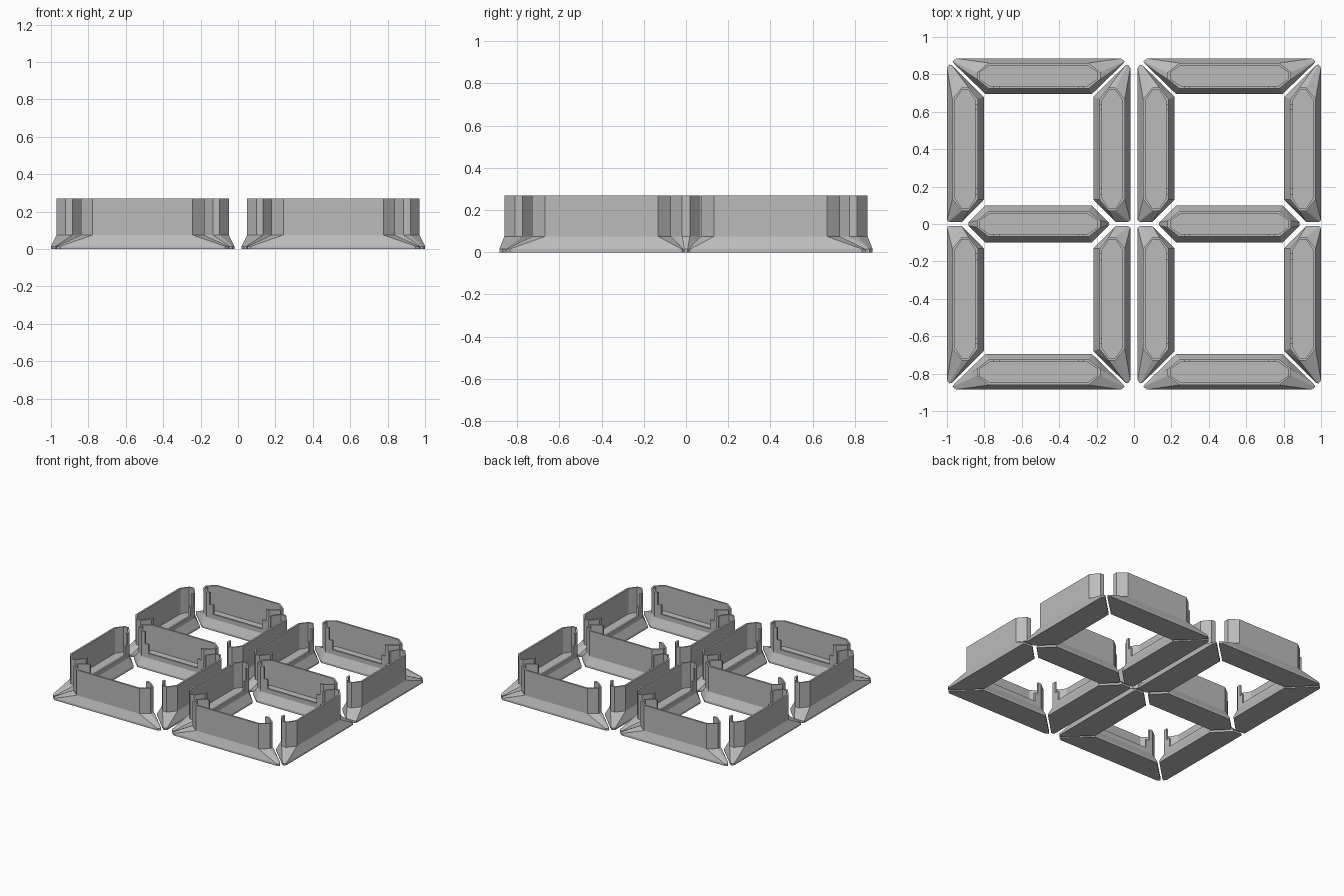
import bpy
import bmesh

if "Cube" in bpy.data.objects:
    bpy.data.objects.remove(bpy.data.objects["Cube"])

grey = bpy.data.materials.new("matte_grey")
grey.use_nodes = True
COLOR = (0.5, 0.5, 0.5, 1)
grey.diffuse_color = COLOR
grey.node_tree.nodes["Principled BSDF"].inputs["Base Color"].default_value = COLOR

LEDGE, TOP, STEP, LIP = 0.075, 0.27, 0.18, 0.11
WALL = 0.014


def wall_outline(inset):
    """Long hexagon with blunt tips; extra points mark the stepped opening."""
    half, shoulder, tip, blunt = 0.068 - inset, 0.268 - inset * 0.4, 0.33 - inset, 0.018
    return [(-shoulder, half), (shoulder, half), (tip, blunt), (tip, -blunt),
            (shoulder, -half), (0.24, -half), (0.21, -half),
            (-0.21, -half), (-0.24, -half), (-shoulder, -half),
            (-tip, -blunt), (-tip, blunt)]


def edge_heights():
    heights = [TOP] * 12
    heights[5] = heights[7] = STEP
    heights[6] = LIP
    return heights


def add_flared_base(bm, outline, center):
    """Thin foot whose sides slope up to the wall."""
    verts = [bm.verts.new((u, v, z)) for z in (0, 0.015) for u, v in outline]
    verts += [bm.verts.new((u + center[0], v + center[1], LEDGE))
              for u, v in wall_outline(0)]
    hull = bmesh.ops.convex_hull(bm, input=verts)
    unused = {g for g in hull["geom_interior"] + hull["geom_unused"]
              if isinstance(g, bmesh.types.BMVert) and g.is_valid}
    bmesh.ops.delete(bm, geom=list(unused), context="VERTS")
    bmesh.ops.dissolve_limit(bm, angle_limit=0.01, verts=bm.verts[:], edges=bm.edges[:])
    bmesh.ops.recalc_face_normals(bm, faces=bm.faces[:])


def add_wall(bm, center):
    """Thin upright wall, open along its inner long side."""
    outer, inner = wall_outline(0), wall_outline(WALL)
    heights = edge_heights()
    count = len(outer)

    def quad(points):
        bm.faces.new([bm.verts.new((p[0] + center[0], p[1] + center[1], z))
                      for p, z in points])

    for i, h in enumerate(heights):
        j = (i + 1) % count
        a, b, c, d = outer[i], outer[j], inner[j], inner[i]
        quad([(b, LEDGE), (a, LEDGE), (a, h), (b, h)])
        quad([(d, LEDGE), (c, LEDGE), (c, h), (d, h)])
        quad([(b, h), (a, h), (d, h), (c, h)])
        before = heights[i - 1]
        if before > h:
            quad([(a, h), (d, h), (d, before), (a, before)])
        elif before < h:
            quad([(d, before), (a, before), (a, h), (d, h)])


def make_segment(name, outline, center, place):
    bm = bmesh.new()
    add_flared_base(bm, outline, center)
    add_wall(bm, center)
    bmesh.ops.remove_doubles(bm, verts=bm.verts[:], dist=0.0001)
    origin, u_axis, v_axis = place
    for vert in bm.verts:
        u, v, z = vert.co
        vert.co = (origin + u * u_axis[0] + v * v_axis[0],
                   u * u_axis[1] + v * v_axis[1], z)
    # Mirrored placements turn the faces inside out
    if u_axis[0] * v_axis[1] - u_axis[1] * v_axis[0] < 0:
        bmesh.ops.reverse_faces(bm, faces=bm.faces[:])
    mesh = bpy.data.meshes.new(name)
    bm.to_mesh(mesh)
    bm.free()
    mesh.materials.append(grey)
    bpy.context.collection.objects.link(bpy.data.objects.new(name, mesh))


# Footprints: u runs along the bar, v points out of the digit
end_bar = [(s * u, v) for s in (-1, 1)
           for u, v in ((0.44, 0.885), (0.46, 0.87), (0.45, 0.855), (0.285, 0.695))]
side_bar = [(0.012, 0.48), (0.02, 0.49), (0.012, 0.41), (0.13, 0.293),
            (0.68, 0.293), (0.85, 0.465), (0.852, 0.478), (0.835, 0.49)]
middle_bar = [(s * u, v) for s in (-1, 1)
              for u, v in ((0.375, 0.008), (0.375, -0.008), (0.283, 0.1), (0.283, -0.1))]

for side, x in (("right", -0.51), ("left", 0.51)):
    make_segment(side + "_middle_bar", middle_bar, (0, 0), (x, (1, 0), (0, 1)))
    for row, sy in (("back", 1), ("front", -1)):
        make_segment(f"{side}_{row}_end_bar", end_bar, (0, 0.793),
                     (x, (1, 0), (0, sy)))
        for edge, sx in (("right", -1), ("left", 1)):
            make_segment(f"{side}_{row}_{edge}_side_bar", side_bar, (0.4, 0.393),
                         (x, (0, sy), (sx, 0)))
